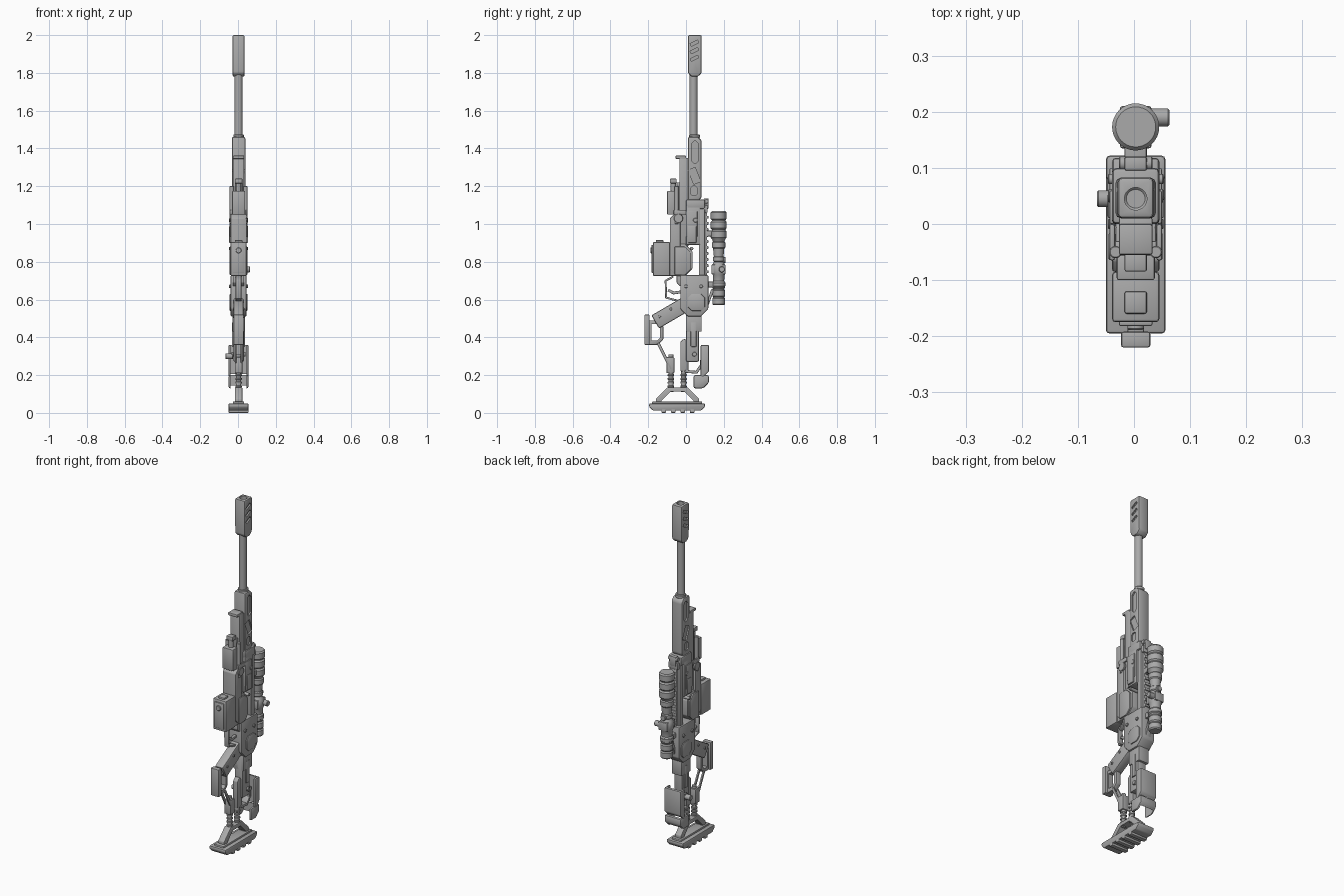
import bpy, bmesh, math
from mathutils import Vector, Matrix

cube = bpy.data.objects.get("Cube")
if cube:
    bpy.data.objects.remove(cube, do_unlink=True)

TONE = 0.4
grey = bpy.data.materials.new("gunmetal grey")
grey.use_nodes = True
grey.diffuse_color = (TONE, TONE, TONE, 1)
grey.node_tree.nodes["Principled BSDF"].inputs["Base Color"].default_value = grey.diffuse_color

# Half thicknesses shared by the parts, and the centre line of the rifle
SKIN, SLIM, THIN, MID, WIDE, FULL = .005, .015, .02, .03, .042, .053
CENTRE = .003
BORE_Y, SCOPE_Y = .045, .173
CORNERS = ("low front", "low back", "top back", "top front")
SIDES = (-1, 1)


def add(name, bm):
    bmesh.ops.recalc_face_normals(bm, faces=bm.faces)
    mesh = bpy.data.meshes.new(name)
    bm.to_mesh(mesh)
    bm.free()
    mesh.materials.append(grey)
    part = bpy.data.objects.new(name, mesh)
    bpy.context.collection.objects.link(part)
    return part


def bake(part):
    graph = bpy.context.evaluated_depsgraph_get()
    mesh = bpy.data.meshes.new_from_object(part.evaluated_get(graph))
    part.modifiers.clear()
    part.data = mesh


def plate(name, outline, half, bevel=.004, x=0):
    """Side outline of (y, z) points, thickened by half to each side of x."""
    bm = bmesh.new()
    face = bm.faces.new([bm.verts.new((CENTRE + x - half, y, z)) for y, z in outline])
    geom = bmesh.ops.extrude_face_region(bm, geom=[face])["geom"]
    moved = [v for v in geom if isinstance(v, bmesh.types.BMVert)]
    bmesh.ops.translate(bm, verts=moved, vec=(2 * half, 0, 0))
    part = add(name, bm)
    if bevel:
        mod = part.modifiers.new("edges", "BEVEL")
        mod.width, mod.segments, mod.limit_method = bevel, 2, "ANGLE"
        bake(part)
    return part


def slab(name, y, z, half, bevel=.004, x=0, chamfer=0, corners=""):
    """Block from y and z ranges; corners whose name holds the given word are cut."""
    outline = []
    for i, corner in enumerate(CORNERS):
        p = Vector((y["back" in corner], z["top" in corner]))
        if chamfer and corners in corner:
            to_y = Vector((-chamfer if "back" in corner else chamfer, 0))
            to_z = Vector((0, -chamfer if "top" in corner else chamfer))
            outline += [p + to_y, p + to_z] if i % 2 else [p + to_z, p + to_y]
        else:
            outline.append(p)
    return plate(name, outline, half, bevel, x)


def strut(name, start, end, width, half, bevel=.003, x=0):
    a, b = Vector(start), Vector(end)
    along = (b - a).normalized() * width / 3
    side = Vector((-along.y, along.x)).normalized() * width / 2
    a, b = a - along, b + along
    return plate(name, [a + side, b + side, b - side, a - side], half, bevel, x)


def path(name, points, width, half):
    for start, end in zip(points, points[1:]):
        strut(name, start, end, width, half)


def lathe(name, profile, loc, axis="Z", sides=32):
    """Turned solid from (radius, distance along axis) points."""
    bm = bmesh.new()
    turns = [2 * math.pi * i / sides for i in range(sides)]
    rings = [[bm.verts.new((r * math.cos(t), r * math.sin(t), h)) for t in turns]
             for r, h in profile]
    for a, b in zip(rings, rings[1:]):
        for i in range(sides):
            bm.faces.new((a[i - 1], a[i], b[i], b[i - 1]))
    bm.faces.new(rings[0])
    bm.faces.new(rings[-1])
    if axis != "Z":
        bm.transform(Matrix.Rotation(math.pi / 2, 4, "Y" if axis == "X" else "X"))
    bm.transform(Matrix.Translation(Vector(loc) + Vector((CENTRE, 0, 0))))
    return add(name, bm)


def rod(name, r, length, loc, axis="Z"):
    h, c = length / 2, min(r, length) / 6
    return lathe(name, [(r - c, -h), (r, c - h), (r, h - c), (r - c, h)], loc, axis)


def ribbed(low, high, r, count):
    """Profile of evenly spaced raised rings with narrow grooves between them."""
    step, profile = (high - low) / count, []
    for i in range(count):
        base = low + i * step
        profile += [(r * .85, base), (r, base + step * .15), (r, base + step * .8), (r * .85, base + step * .95)]
    return profile


def cut(part, cutters):
    for cutter in cutters:
        mod = part.modifiers.new("cut", "BOOLEAN")
        mod.operation, mod.object, mod.solver = "DIFFERENCE", cutter, "EXACT"
    bake(part)
    for cutter in cutters:
        bpy.data.objects.remove(cutter, do_unlink=True)


# Muzzle brake with bore and slanted side ports
brake = slab("muzzle_brake", (.01, .083), (1.78, 2), .032, bevel=.008, chamfer=.02, corners="low")
ports = [rod("bore", THIN, .2, (0, BORE_Y, 2))]
for s in SIDES:
    for z in (1.87, 1.91, 1.95):
        ports.append(strut("port", (.03, z), (.06, z + SLIM), SLIM, .008, bevel=0, x=s * .032))
cut(brake, ports)

# Barrel and handguard with recessed windows
rod("barrel", .021, .4, (0, .04, 1.62))
rod("barrel_collar", .028, THIN, (0, BORE_Y, 1.465))
guard = slab("handguard", (.01, .083), (1.12, 1.462), .036, bevel=.01, chamfer=.02, corners="back")
windows = []
for s in SIDES:
    side = s * .036
    windows += [slab("window", (.03, .066), (1.32, 1.44), .008, 0, side, chamfer=.015),
                strut("window", (.035, 1.28), (.055, 1.23), .04, .008, 0, side),
                slab("window", (.025, .06), (1.15, 1.2), .008, 0, side, chamfer=.01)]
cut(guard, windows)
slab("handguard_collar", (0, .1), (1.08, 1.13), WIDE, bevel=.008)

# Rear sight block on the top rail
slab("sight_base", (.07, .115), (1.06, 1.1), MID)
slab("sight_post", (.095, .12), (1.08, 1.135), THIN)
rod("sight_pin", .012, .06, (0, .108, 1.12), "X")

# Lower accessory rail
slab("lower_rail", (-.035, .012), (.88, 1.35), MID)
slab("rail_end_stop", (-.055, 0), (1.345, 1.362), MID)
slab("rail_step", (-.05, -.03), (1.05, 1.22), THIN)

# Folded bipod
slab("bipod_housing", (-.1, -.055), (1.05, 1.175), .034)
rod("bipod_foot", .014, .07, (0, -.067, 1.2))
slab("bipod_foot_cap", (-.085, -.05), (1.215, 1.24), THIN)

# Receiver
slab("receiver_front", (0, .075), (.89, 1.1), WIDE, bevel=.006)
slab("receiver_spine", (.068, .1), (.7, 1.08), .034)
slab("top_rail", (.095, .112), (.72, 1.06), THIN)
for i in range(10):
    z = .74 + i * .032
    slab("rail_tooth", (.108, .118), (z, z + SLIM), THIN, bevel=.002)
slab("receiver_rear", (-.03, .118), (.51, .73), WIDE, bevel=.007, chamfer=.04, corners="low")
slab("fore_body", (-.085, -.03), (.74, 1.05), WIDE, chamfer=.02, corners="front")
slab("body_web", (-.04, 0), (.86, 1), MID)
rod("charging_handle", .009, .1, (0, .03, .87), "X")

# Box magazine and feed
slab("magazine_box", (-.175, -.085), (.725, .905), WIDE, bevel=.006)
slab("magazine_lid", (-.182, -.17), (.74, .89), MID)
slab("magazine_latch", (-.16, -.12), (.9, .915), THIN)
rod("magazine_button", SLIM, SLIM, (0, -.181, .86), "Y")
slab("feed_drum", (-.1, .035), (.725, .895), .037, bevel=.006, chamfer=.04, corners="back")

# Paired details on both flanks
for s in SIDES:
    flank = s * WIDE
    rod("bipod_leg", .011, .2, (s * .036, -.05, 1.1))
    rod("hinge_disc", .024, .012, (flank, -.04, 1.03), "X")
    slab("hinge_arm", (-.065, 0), (1.05, 1.075), SKIN, x=flank)
    slab("side_panel", (0, .06), (.93, 1.07), SKIN, x=flank)
    rod("side_bolt", .012, SLIM, (flank, .05, 1.02), "X")
    slab("bolt_cover", (.01, .055), (.9, .99), .008, x=flank)
    slab("magazine_side_plate", (-.06, .025), (.73, .88), SKIN, x=flank, chamfer=.03, corners="back")
    for y in (0, .08):
        rod("receiver_pin", .009, SLIM, (flank, y, .67), "X")
    slab("receiver_plate", (.01, .1), (.54, .63), SKIN, x=flank, chamfer=.02)
    rod("stock_bolt", .012, SLIM, (s * MID, BORE_Y, .31), "X")
    slab("stock_side_strip", (.025, .055), (.35, .48), SKIN, x=s * MID)
    for y, z in ((-.08, .55), (-.14, .51)):
        rod("grip_screw", .007, SLIM, (s * .023, y, z), "X")
    strut("lower_brace", (-.145, .365), (-.08, .235), SLIM, SKIN, x=s * SLIM)

# Trigger and guard
path("trigger_guard", [(-.07, .72), (-.108, .7), (-.105, .61), (-.03, .59)], .01, SLIM)
path("trigger", [(-.03, .64), (-.065, .635), (-.09, .648)], SLIM, .008)
slab("guard_bridge", (-.05, 0), (.67, .74), MID, chamfer=.02, corners="low front")

# Pistol grip with open frame
strut("pistol_grip", (-.14, .495), (-.02, .565), .08, .026, bevel=.008)
slab("grip_base_plate", (-.22, -.192), (.36, .52), .026)
frame = slab("grip_frame", (-.2, -.12), (.36, .49), SLIM, chamfer=.03, corners="back")
cut(frame, [slab("opening", (-.182, -.138), (.382, .47), MID, bevel=0, chamfer=.015, corners="back")])

# Stock tube, posts and link to the cheek rest
slab("stock_tube", (0, .07), (.27, .53), .028, bevel=.01)
slab("stock_collar", (0, .082), (.43, .52), .033)
slab("rear_post_upper", (-.03, .012), (.22, .39), SLIM, chamfer=.015, corners="top")
path("cheek_link", [(0, .22), (.055, .215), (.08, .25), (.085, .3)], SLIM, THIN)
rod("stock_knob", SLIM, .04, (-.049, BORE_Y, .3), "X")
slab("front_post_sleeve", (-.103, -.062), (.21, .295), THIN)
for y in (-.08, -.013):
    rod("stock_post", .013, .2, (0, y, .21))
    for i in range(4):
        rod("post_ring", .017, .01, (0, y, .14 + i * THIN))

# Curved cheek rest, open towards the front
for name, y, z in (("cheek_rest", (.078, .122), (.19, .36)), ("cheek_rest_foot", (.04, .122), (.13, .2))):
    shell = slab(name, y, z, FULL, bevel=.01, chamfer=.03, corners="low back")
    cut(shell, [slab("hollow", (0, .108), (.1, .4), WIDE, bevel=0)])

# Shoulder arch and butt plate
arch = slab("butt_arch", (-.16, .07), (.05, .135), THIN, chamfer=.06, corners="top")
cut(arch, [slab("opening", (-.13, .04), (0, .113), MID, bevel=0, chamfer=.05, corners="top")])
slab("butt_plate", (-.195, .1), (.012, .05), FULL, bevel=.006, chamfer=.02, corners="low")
slab("butt_rim", (-.18, .085), (.045, .06), MID)
for i in range(4):
    y = -.13 + i * .05
    slab("butt_rib", (y, y + .025), (0, THIN), FULL)

# Telescopic sight built from ribbed sections on a thin tube
profile = (ribbed(.57, .7, .034, 3) + ribbed(.73, .79, .037, 1) + ribbed(.8, .83, MID, 1)
           + ribbed(.87, .91, .035, 1) + ribbed(.92, 1.07, WIDE, 3))
lathe("scope", profile, (0, SCOPE_Y, 0))
slab("scope_turret_block", (.135, .21), (.735, .785), .028)
rod("scope_side_turret", .016, .05, (.035, .19, .76), "X")
rod("scope_top_turret", .016, .04, (0, .19, .81), "Y")
for z in (.68, .95):
    rod("scope_ring", .036, .025, (0, SCOPE_Y, z))
    slab("scope_mount", (.1, .155), (z - SLIM, z + SLIM), THIN)
strut("scope_rear_link", (.108, .56), (.14, .65), SLIM, SLIM)

# Smooth the rounded surfaces while keeping edges sharp
bpy.ops.object.select_all(action="DESELECT")
for part in bpy.context.collection.objects:
    if part.type == "MESH" and grey.name in part.data.materials:
        part.select_set(True)
        bpy.context.view_layer.objects.active = part
bpy.ops.object.shade_smooth_by_angle(angle=math.radians(35))
